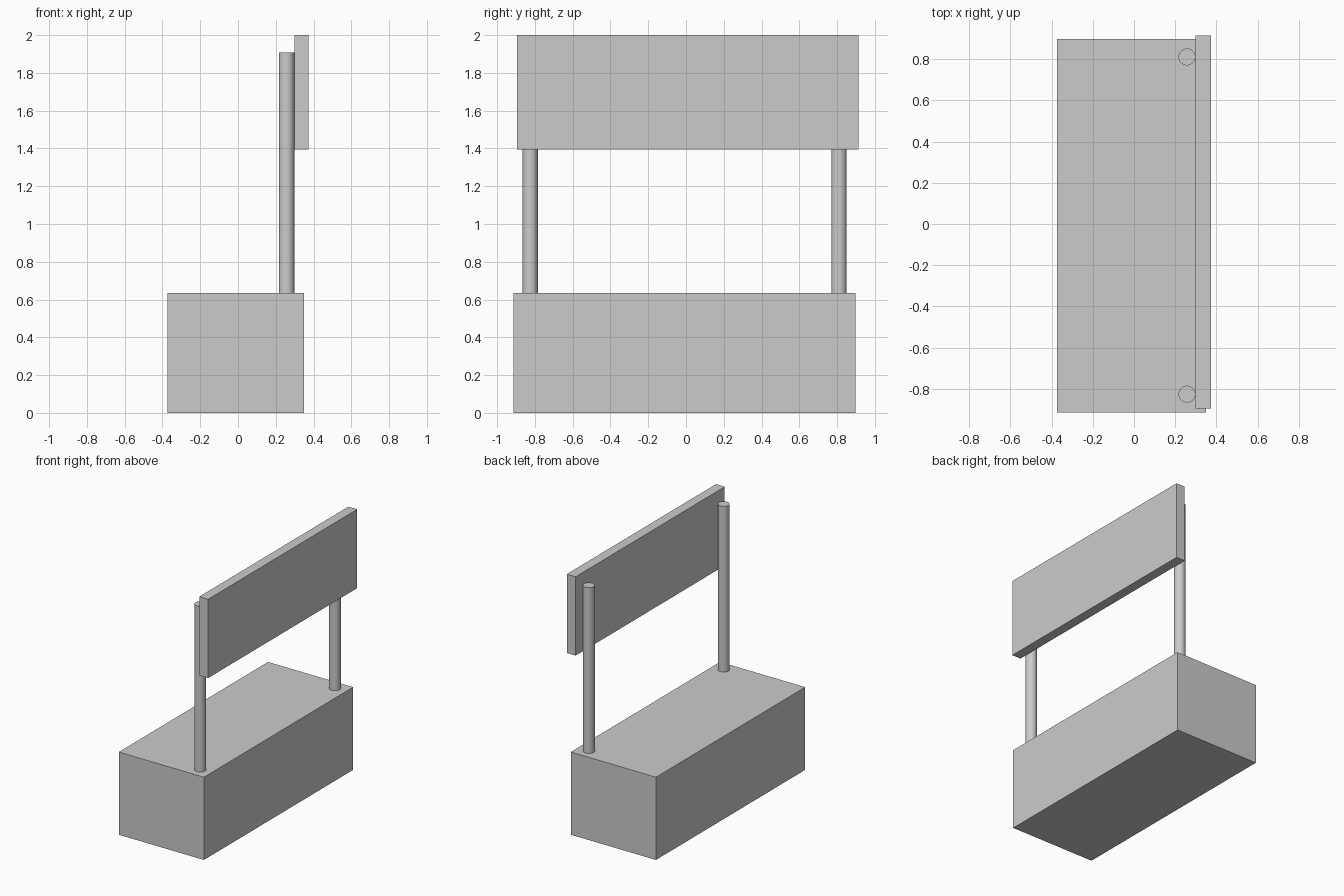
import bpy

if "Cube" in bpy.data.objects:
    bpy.data.objects.remove(bpy.data.objects["Cube"])


def box(name, lo, hi):
    """Axis-aligned box between two corners."""
    centre = [(a + b) / 2 for a, b in zip(lo, hi)]
    bpy.ops.mesh.primitive_cube_add(size=1, location=centre)
    ob = bpy.context.object
    ob.name = name
    ob.scale = [b - a for a, b in zip(lo, hi)]
    bpy.ops.object.transform_apply(location=False, rotation=False, scale=True)
    return ob


def post(name, x, y, z0, z1, radius):
    """Round upright with smooth sides and sharp rims."""
    bpy.ops.mesh.primitive_cylinder_add(
        vertices=32, radius=radius, depth=z1 - z0, location=(x, y, (z0 + z1) / 2))
    bpy.context.object.name = name
    bpy.ops.object.shade_smooth_by_angle()


# Solid counter block
box("counter_base", (-0.373, -0.913, 0), (0.35, 0.897, 0.635))

# Sign board fixed to the +x side of the posts
box("sign_board", (0.298, -0.895, 1.395), (0.373, 0.913, 2.0))

# Two uprights standing on the counter
for name, y in (("left_post", -0.825), ("right_post", 0.81)):
    post(name, 0.257, y, 0.63, 1.907, 0.041)
